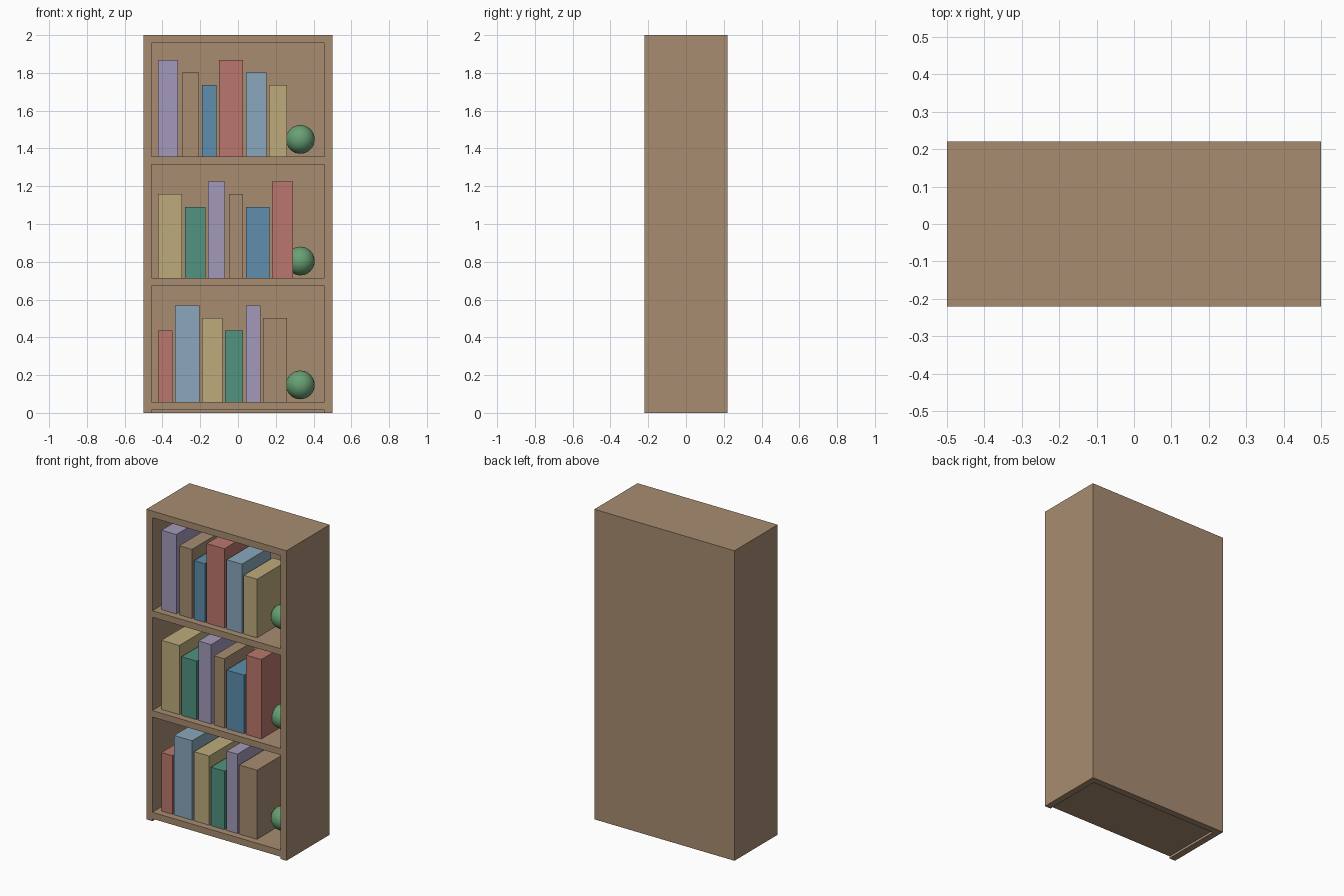
import bpy, bmesh

if "Cube" in bpy.data.objects:
    bpy.data.objects.remove(bpy.data.objects["Cube"])


def linear(c):
    c /= 255
    return c / 12.92 if c <= 0.04045 else ((c + 0.055) / 1.055) ** 2.4


def material(name, rgb):
    m = bpy.data.materials.new(name)
    m.diffuse_color = (*[linear(c) for c in rgb], 1)
    m.use_nodes = True
    m.node_tree.nodes["Principled BSDF"].inputs["Base Color"].default_value = m.diffuse_color
    return m


MATS = {n: material(n, rgb) for n, rgb in {
    "brown": (168, 140, 113), "purple": (164, 154, 186), "blue": (94, 141, 174),
    "red": (186, 119, 109), "light_blue": (138, 167, 188), "yellow": (189, 171, 123),
    "teal": (82, 147, 129), "green": (104, 160, 116)}.items()}


def box(name, x0, x1, y0, y1, z0, z1, color):
    bm = bmesh.new()
    bmesh.ops.create_cube(bm, size=1)
    for v in bm.verts:
        v.co.x *= x1 - x0
        v.co.y *= y1 - y0
        v.co.z *= z1 - z0
    me = bpy.data.meshes.new(name)
    bm.to_mesh(me)
    bm.free()
    me.materials.append(MATS[color])
    ob = bpy.data.objects.new(name, me)
    ob.location = ((x0 + x1) / 2, (y0 + y1) / 2, (z0 + z1) / 2)
    bpy.context.collection.objects.link(ob)
    return ob


W, D, H, T = 0.5, 0.22, 2.0, 0.043

# Case: top, two sides, back
box("top_panel", -W, W, -D, D, H - T, H, "brown")
box("left_side", -W, -W + T, -D, D, 0, H - T, "brown")
box("right_side", W - T, W, -D, D, 0, H - T, "brown")
box("back_panel", -W + T, W - T, D - T, D, 0, H - T, "brown")

# Books per shelf: left x, right x, height class, colour
HEIGHT = {"tall": 0.512, "mid": 0.446, "short": 0.378}
ROWS = [
    (0.057, [(-.423, -.346, "short", "red"), (-.333, -.204, "tall", "light_blue"),
             (-.19, -.082, "mid", "yellow"), (-.069, .026, "short", "teal"),
             (.042, .119, "tall", "purple"), (.132, .259, "mid", "brown")]),
    (0.713, [(-.423, -.296, "mid", "yellow"), (-.28, -.172, "short", "teal"),
             (-.159, -.069, "tall", "purple"), (-.048, .026, "mid", "brown"),
             (.042, .166, "short", "blue"), (.18, .29, "tall", "red")]),
    (1.357, [(-.423, -.317, "tall", "purple"), (-.296, -.206, "mid", "brown"),
             (-.19, -.114, "short", "blue"), (-.1, .026, "tall", "red"),
             (.042, .151, "mid", "light_blue"), (.164, .259, "short", "yellow")]),
]

for r, (z, books) in enumerate(ROWS, 1):
    # Shelf board, flush with the front
    box(f"shelf_{r}", -W + T, W - T, -D, D - T, z - 0.042, z, "brown")
    for b, (x0, x1, size, color) in enumerate(books, 1):
        box(f"book_{r}_{b}", x0, x1, -0.176, 0.12, z, z + HEIGHT[size], color)
    # Decorative ball at the right end
    bpy.ops.mesh.primitive_uv_sphere_add(segments=32, ring_count=16, radius=0.076,
                                         location=(0.33, -0.005, z + 0.091))
    ball = bpy.context.object
    ball.name = f"ball_{r}"
    ball.data.materials.append(MATS["green"])
    bpy.ops.object.shade_smooth()
